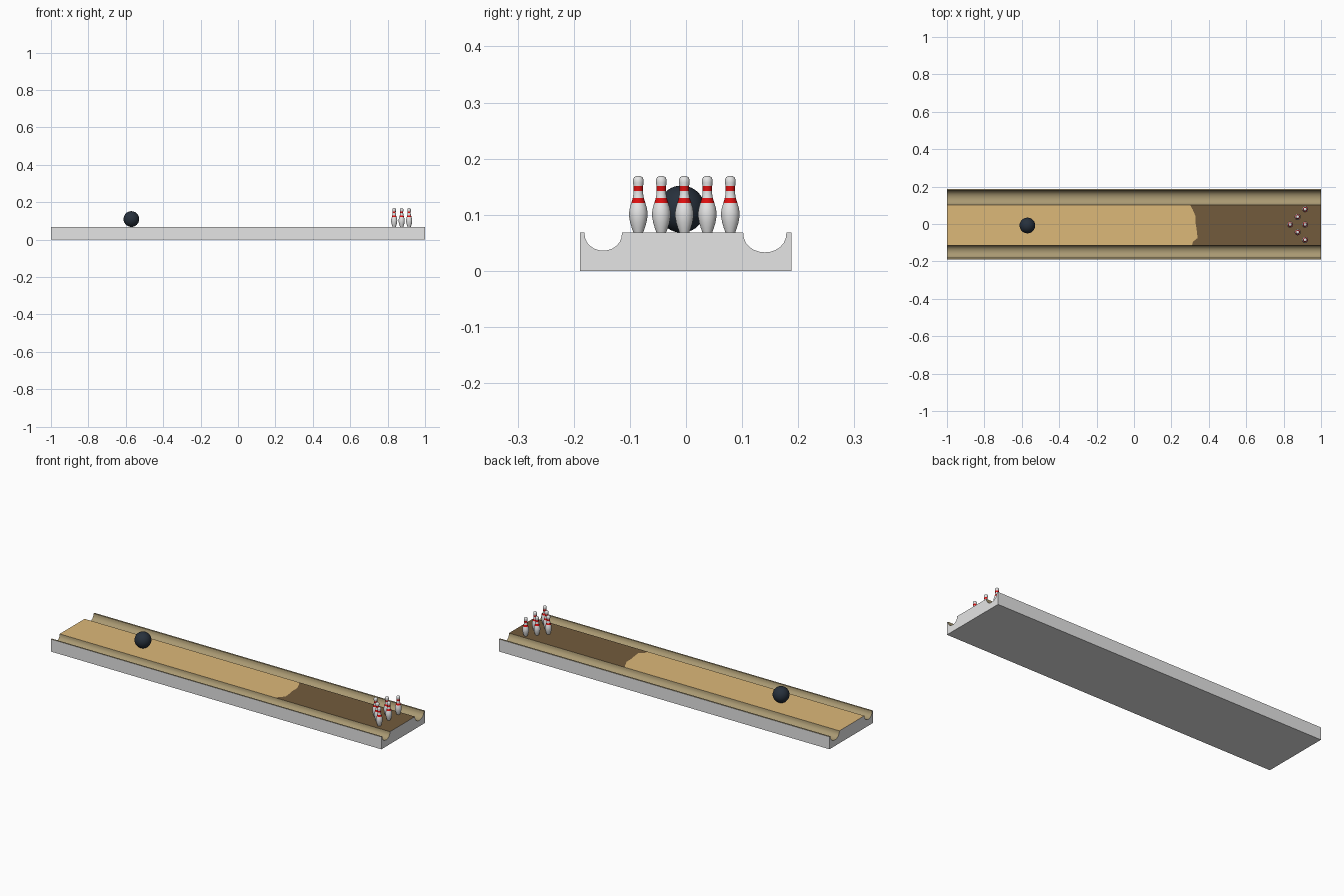
import bpy, bmesh, math

if "Cube" in bpy.data.objects:
    bpy.data.objects.remove(bpy.data.objects["Cube"])


def material(name, rgb):
    m = bpy.data.materials.new(name)
    m.diffuse_color = (*rgb, 1)
    m.use_nodes = True
    m.node_tree.nodes["Principled BSDF"].inputs["Base Color"].default_value = m.diffuse_color
    return m


WHITE = material("white", (0.78, 0.78, 0.78))
RED = material("red", (0.75, 0.005, 0.005))
TAN = material("light wood", (0.72, 0.48, 0.19))
BROWN = material("dark wood", (0.17, 0.105, 0.045))
OLIVE = material("gutter beige", (0.40, 0.32, 0.17))
NAVY = material("ball navy", (0.02, 0.03, 0.045))
LANE_Z = 0.068


def finish(bm, name, mats, angle=35):
    bmesh.ops.recalc_face_normals(bm, faces=bm.faces)
    me = bpy.data.meshes.new(name)
    bm.to_mesh(me)
    bm.free()
    for m in mats:
        me.materials.append(m)
    ob = bpy.data.objects.new(name, me)
    bpy.context.collection.objects.link(ob)
    bpy.ops.object.select_all(action='DESELECT')
    bpy.context.view_layer.objects.active = ob
    ob.select_set(True)
    bpy.ops.object.shade_smooth_by_angle(angle=math.radians(angle))
    return ob


def gutter(y0, y1, bottom, n=12):
    """Half-round trough between two rim points."""
    c, r = (y0 + y1) / 2, (y1 - y0) / 2
    return [(c - r * math.cos(math.pi * i / n),
             LANE_Z - (LANE_Z - bottom) * math.sin(math.pi * i / n) ** 0.9, 'gutter')
            for i in range(n + 1)]


# Lane: one cross-section with two gutters, swept along x.
# The tag says what the strip after that point is.
wavy_edge = [(-0.114, 0.31), (-0.095, 0.315), (-0.075, 0.34), (-0.03, 0.335),
             (0.0, 0.33), (0.04, 0.33), (0.075, 0.315), (0.102, 0.30)]
left = gutter(-0.181, -0.114, 0.036)
right = gutter(0.102, 0.179, 0.033)
top = [(y, LANE_Z, 'wood') for y, _ in wavy_edge[:-1]]
profile = ([(-0.189, 0, 'side'), (-0.189, LANE_Z, 'gutter')] + left[:-1] + top
           + right + [(0.188, LANE_Z, 'side'), (0.188, 0, 'side')])
edge_x = dict(wavy_edge)

bm = bmesh.new()
rings = []
for k in range(3):
    rings.append([bm.verts.new(((-1, edge_x.get(round(y, 4), 0.32), 1)[k], y, z))
                  for y, z, _ in profile])
for k in range(2):
    for i, (_, _, tag) in enumerate(profile):
        j = (i + 1) % len(profile)
        f = bm.faces.new((rings[k][i], rings[k][j], rings[k + 1][j], rings[k + 1][i]))
        f.material_index = {'side': 0, 'gutter': 1, 'wood': 2 + k}[tag]
bm.faces.new(rings[0])
bm.faces.new(rings[2])
finish(bm, "lane", [WHITE, OLIVE, TAN, BROWN])

# Ball
bm = bmesh.new()
bmesh.ops.create_uvsphere(bm, u_segments=32, v_segments=20, radius=0.042)
bmesh.ops.translate(bm, verts=bm.verts, vec=(-0.57, -0.008, LANE_Z + 0.042))
finish(bm, "ball", [NAVY])

# Pins: lathed profile (radius, height), red bands by height
PIN = [(0.0085, 0), (0.0115, 0.008), (0.0145, 0.018), (0.0163, 0.028), (0.0165, 0.036),
       (0.015, 0.045), (0.0125, 0.053), (0.0098, 0.062), (0.0088, 0.068), (0.0083, 0.074),
       (0.0085, 0.083), (0.0096, 0.089), (0.0096, 0.094), (0.0078, 0.0985), (0.004, 0.1008)]


def pin(name, x, y, n=24):
    bm = bmesh.new()
    rows = [[bm.verts.new((x + r * math.cos(2 * math.pi * a / n),
                           y + r * math.sin(2 * math.pi * a / n), LANE_Z + h))
             for a in range(n)] for r, h in PIN]
    for k in range(len(PIN) - 1):
        mid = (PIN[k][1] + PIN[k + 1][1]) / 2
        for a in range(n):
            b = (a + 1) % n
            f = bm.faces.new((rows[k][a], rows[k][b], rows[k + 1][b], rows[k + 1][a]))
            f.material_index = int(0.053 < mid < 0.062 or 0.074 < mid < 0.083)
    bm.faces.new(rows[0])
    bm.faces.new(rows[-1])
    finish(bm, name, [WHITE, RED], 50)


# Triangle of six pins
for row in range(3):
    for i in range(row + 1):
        pin(f"pin_{row + 1}_{i + 1}", 0.835 + 0.04 * row, -0.003 + 0.082 * (i - row / 2))
